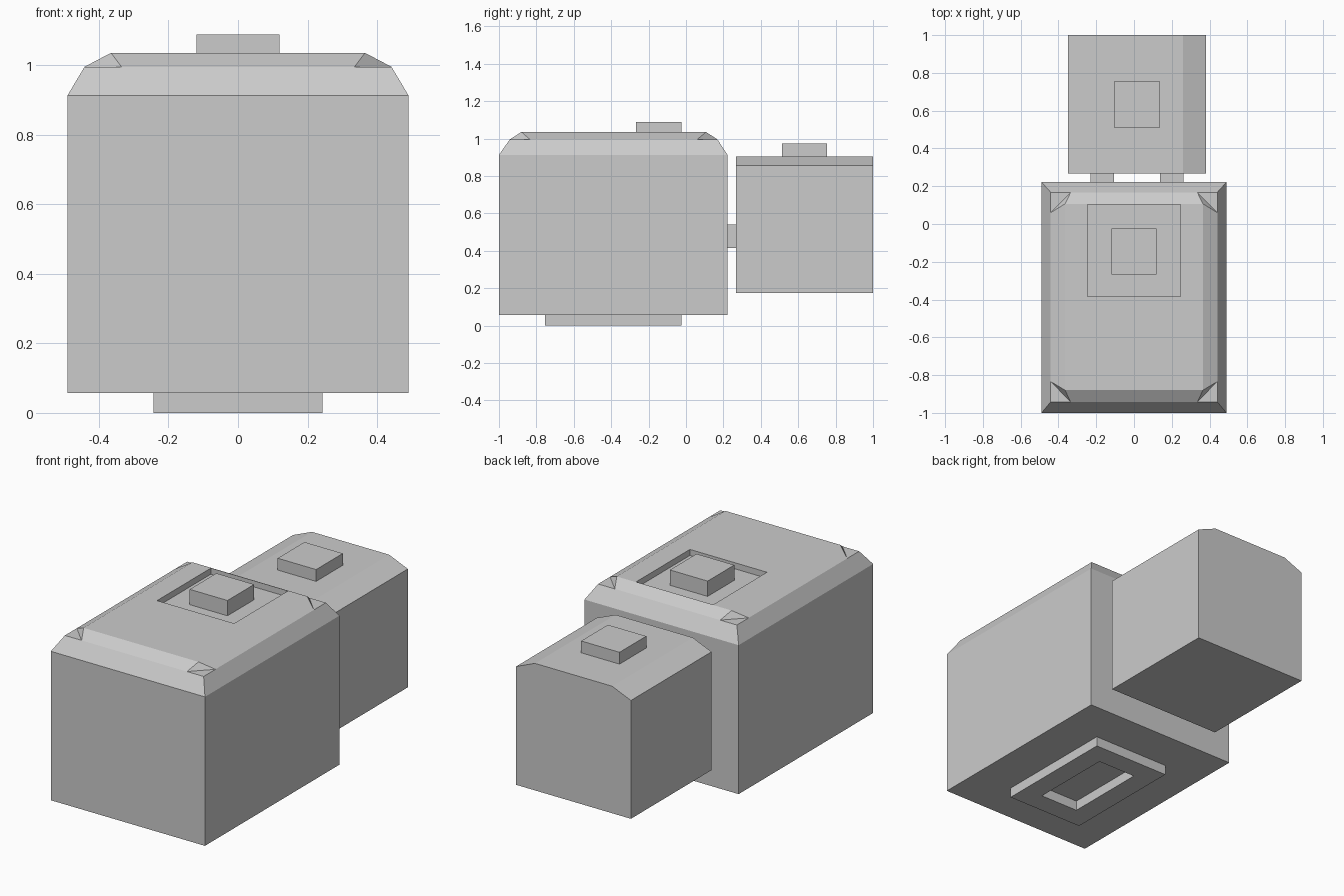
import bpy, bmesh

if "Cube" in bpy.data.objects:
    bpy.data.objects.remove(bpy.data.objects["Cube"])


def finish(name, bm):
    bmesh.ops.recalc_face_normals(bm, faces=bm.faces)
    me = bpy.data.meshes.new(name)
    bm.to_mesh(me)
    bm.free()
    ob = bpy.data.objects.new(name, me)
    bpy.context.collection.objects.link(ob)
    return ob


def rect(x0, x1, y0, y1, z):
    return [(x0, y0, z), (x1, y0, z), (x1, y1, z), (x0, y1, z)]


def box(name, x0, x1, y0, y1, z0, z1):
    bm = bmesh.new()
    for co in rect(x0, x1, y0, y1, z0) + rect(x0, x1, y0, y1, z1):
        bm.verts.new(co)
    bmesh.ops.convex_hull(bm, input=bm.verts[:])
    bmesh.ops.dissolve_limit(bm, angle_limit=0.01, verts=bm.verts[:], edges=bm.edges[:])
    return finish(name, bm)


def cut(ob, cutter):
    mod = ob.modifiers.new("cut", 'BOOLEAN')
    mod.operation = 'DIFFERENCE'
    mod.solver = 'EXACT'
    mod.object = cutter
    cutter.hide_render = True
    cutter.display_type = 'WIRE'


# Main body: box, sloped shoulder, then a crown with triangular corner facets
bm = bmesh.new()
base, wall, shoulder, top = [[bm.verts.new(c) for c in r] for r in (
    rect(-0.49, 0.49, -1.0, 0.222, 0.057),
    rect(-0.49, 0.49, -1.0, 0.222, 0.913),
    rect(-0.441, 0.441, -0.942, 0.168, 0.995),
    rect(-0.365, 0.365, -0.88, 0.107, 1.035))]
before, after = [], []          # crown points either side of each shoulder corner
for i, v in enumerate(shoulder):
    x, y, z = v.co
    along_x = bm.verts.new((x - 0.106 * (1 if x > 0 else -1), y, z))
    along_y = bm.verts.new((x, y + 0.108 * (1 if y < 0 else -1), z))
    before.append(along_y if i % 2 == 0 else along_x)
    after.append(along_x if i % 2 == 0 else along_y)
bm.faces.new(base)
bm.faces.new(top)
for i in range(4):
    j = (i + 1) % 4
    bm.faces.new((base[i], base[j], wall[j], wall[i]))
    bm.faces.new((wall[i], wall[j], shoulder[j], before[j], after[i], shoulder[i]))
    bm.faces.new((after[i], before[j], top[j], top[i]))
    bm.faces.new((before[i], after[i], top[i]))
    bm.faces.new((before[i], shoulder[i], after[i]))
body = finish("main_body", bm)

# Shallow pocket in the crown, with the button standing in it
cut(body, box("pocket_cutter", -0.245, 0.245, -0.385, 0.104, 1.0, 1.2))
box("main_button", -0.12, 0.12, -0.267, -0.025, 1.0, 1.088)

# Hollow foot under the body
foot = box("foot_ring", -0.243, 0.243, -0.755, -0.025, 0.0, 0.057)
cut(foot, box("foot_cutter", -0.122, 0.122, -0.633, -0.147, -0.1, 0.15))

# Rear block: chamfered profile extruded along y
profile = [(-0.35, 0.175), (0.38, 0.175), (0.38, 0.855),
           (0.26, 0.905), (-0.23, 0.905), (-0.35, 0.855)]
bm = bmesh.new()
face = bm.faces.new([bm.verts.new((x, 0.268, z)) for x, z in profile])
ext = bmesh.ops.extrude_face_region(bm, geom=[face], use_keep_orig=True)
bmesh.ops.translate(bm, vec=(0, 0.732, 0),
                    verts=[g for g in ext["geom"] if isinstance(g, bmesh.types.BMVert)])
finish("rear_block", bm)
box("rear_button", -0.106, 0.138, 0.512, 0.755, 0.905, 0.973)

# Two pegs joining the blocks
for side, x0 in (("left", -0.23), ("right", 0.138)):
    box(side + "_peg", x0, x0 + 0.123, 0.222, 0.268, 0.415, 0.54)
